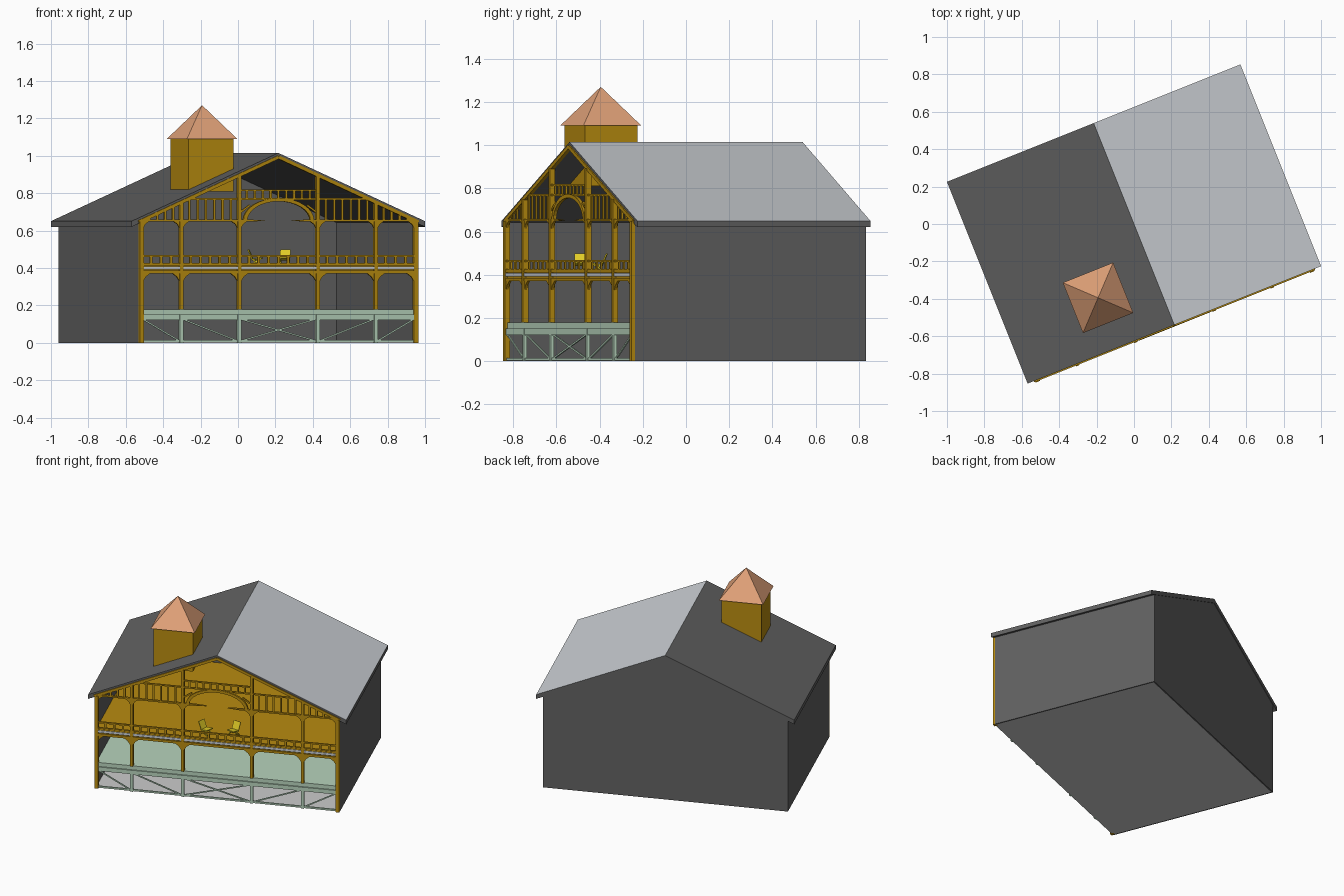
import bpy, bmesh, math
from mathutils import Matrix, Vector

if "Cube" in bpy.data.objects:
    bpy.data.objects.remove(bpy.data.objects["Cube"])

TURN = Matrix.Rotation(math.radians(21.8), 4, 'Z')   # whole building is turned on the ground
APEX, SLOPE = 1.015, 0.432
FRONT = -0.588


def mat(name, *rgb):
    m = bpy.data.materials.new(name)
    m.diffuse_color = (*rgb, 1)
    m.use_nodes = True
    m.node_tree.nodes["Principled BSDF"].inputs["Base Color"].default_value = m.diffuse_color
    return m


GOLD = mat("gold_wood", 0.48, 0.26, 0.005)
GREEN = mat("pale_green", 0.47, 0.65, 0.5)
COPPER = mat("copper", 0.75, 0.36, 0.19)
YELLOW = mat("yellow", 0.75, 0.6, 0.02)
DARK = mat("dark_grey", 0.12, 0.12, 0.12)
LIGHT = mat("light_grey", 0.6, 0.63, 0.66)


def roof_z(x):
    return APEX - SLOPE * abs(x)


def prism(bm, pts, y0, y1):
    """Extrude an (x, z) outline from y0 to y1."""
    a = [bm.verts.new((x, y0, z)) for x, z in pts]
    b = [bm.verts.new((x, y1, z)) for x, z in pts]
    bm.faces.new(a)
    bm.faces.new(b[::-1])
    n = len(pts)
    for i in range(n):
        bm.faces.new((a[i], b[i], b[(i + 1) % n], a[(i + 1) % n]))


def box(bm, x0, x1, y0, y1, z0, z1):
    prism(bm, [(x0, z0), (x1, z0), (x1, z1), (x0, z1)], y0, y1)


def bar(bm, p, q, w, y0, y1):
    """Straight bar between two (x, z) points."""
    p, q = Vector(p), Vector(q)
    d = (q - p).normalized() * w / 2
    n = Vector((-d.y, d.x))
    prism(bm, [p - n, q - n, q + n, p + n], y0, y1)


def finish(bm, name, material=None, matrix=Matrix()):
    bmesh.ops.recalc_face_normals(bm, faces=bm.faces[:])
    me = bpy.data.meshes.new(name)
    bm.to_mesh(me)
    bm.free()
    if material:
        me.materials.append(material)
    o = bpy.data.objects.new(name, me)
    bpy.context.collection.objects.link(o)
    o.matrix_world = TURN @ matrix
    return o


def steps(a, b, gap):
    """Evenly spaced inner positions between two posts."""
    n = max(2, round((b - a) / gap))
    return [a + (b - a) * i / n for i in range(1, n)]


# Walls: two sides and a gabled back
bm = bmesh.new()
for s in (-1, 1):
    x0, x1 = sorted((s * 0.803, s * 0.793))
    box(bm, x0, x1, -0.575, 0.575, 0, 0.645)
prism(bm, [(-0.80, 0), (0.80, 0), (0.80, 0.645), (0, APEX - 0.02), (-0.80, 0.645)], 0.567, 0.577)
finish(bm, "walls", DARK)

# Roof slab, with the right slope in light grey
bm = bmesh.new()
e = roof_z(0.845)
prism(bm, [(-0.845, e), (0, APEX), (0.845, e), (0.845, e - 0.03), (0, APEX - 0.03), (-0.845, e - 0.03)],
      -0.581, 0.581)
roof = finish(bm, "roof", DARK)
roof.data.materials.append(LIGHT)
for p in roof.data.polygons:
    if p.normal.x > 0.1 and p.normal.z > 0.5:
        p.material_index = 1

# Floors
for name, z0, z1, m in (("ground_floor", 0, 0.006, None), ("lower_floor", 0.13, 0.178, GREEN),
                        ("upper_floor", 0.385, 0.415, GOLD)):
    bm = bmesh.new()
    box(bm, -0.793, 0.793, -0.578, 0.567, z0, z1)
    finish(bm, name, m)
bm = bmesh.new()
box(bm, -0.78, 0.78, -0.588, -0.578, 0.392, 0.408)
finish(bm, "floor_edge_trim", LIGHT)

POSTS = [-0.79, -0.56, -0.226, 0.226, 0.56, 0.79]
BAYS = list(zip(POSTS, POSTS[1:]))

# Green base fence: posts, rails and diagonals
bm = bmesh.new()
box(bm, -0.78, 0.78, -0.584, -0.572, 0.004, 0.014)
box(bm, -0.78, 0.78, -0.586, -0.576, 0.122, 0.150)
for x in POSTS[1:-1]:
    box(bm, x - 0.010, x + 0.010, FRONT, -0.572, 0, 0.15)
for i, (a, b) in enumerate(BAYS):
    if i <= 2:
        bar(bm, (a + 0.01, 0.126), (b - 0.01, 0.01), 0.008, -0.583, -0.576)
    if i >= 2:
        bar(bm, (a + 0.01, 0.01), (b - 0.01, 0.126), 0.008, -0.582, -0.575)
finish(bm, "base_fence", GREEN)

# Gold posts
bm = bmesh.new()
for x in POSTS:
    end = abs(x) > 0.7
    w = 0.012 if end else 0.010
    box(bm, x - w, x + w, FRONT - 0.004, -0.566, 0 if end else 0.178, roof_z(x) - 0.025)
finish(bm, "front_posts", GOLD)

# Beams and corner brackets
bm = bmesh.new()
box(bm, -0.79, 0.79, FRONT, -0.572, 0.370, 0.386)
box(bm, -0.79, 0.79, FRONT, -0.572, 0.410, 0.420)
for s in (-1, 1):
    prism(bm, [(s * 0.79, 0.648), (s * 0.79, 0.658), (s * 0.15, 0.658), (s * 0.07, 0.653), (s * 0.15, 0.648)],
          FRONT, -0.572)
for z, size in ((0.372, 0.042), (0.65, 0.036)):
    for a, b in BAYS:
        for x, d in ((a, 1), (b, -1)):
            prism(bm, [(x, z), (x + d * (size + 0.01), z), (x + d * size * 0.62, z - size * 0.45),
                       (x + d * 0.008, z - size - 0.004), (x, z - size - 0.004)], -0.586, -0.574)
finish(bm, "beams_and_brackets", GOLD)

# Balcony railing
bm = bmesh.new()
for z0, z1 in ((0.418, 0.427), (0.458, 0.468)):
    box(bm, -0.79, 0.79, -0.586, -0.574, z0, z1)
for a, b in BAYS:
    for x in steps(a, b, 0.055):
        box(bm, x - 0.007, x + 0.007, -0.584, -0.576, 0.42, 0.462)
finish(bm, "balcony_railing", GOLD)

# Gable fascia boards and lattice
bm = bmesh.new()
for s in (-1, 1):
    bar(bm, (s * 0.805, roof_z(0.805) - 0.022), (0, APEX - 0.022), 0.018, FRONT, -0.57)
    x0, x1 = sorted((s * 0.226, s * 0.53))
    box(bm, x0, x1, -0.586, -0.574, 0.764, 0.773)
for z in (0.768, 0.815):
    box(bm, -0.226, 0.226, -0.586, -0.574, z - 0.004, z + 0.005)
for i, (a, b) in enumerate(BAYS):
    for x in steps(a, b, 0.046):
        z0, z1 = (0.768, 0.815) if i == 2 else (0.655, min(0.768, roof_z(x) - 0.025))
        if z1 > z0 + 0.01:
            box(bm, x - 0.006, x + 0.006, -0.584, -0.576, z0, z1)
finish(bm, "gable_lattice", GOLD)

# Arch in the middle of the gable
bm = bmesh.new()
N = 16
arc = [(math.cos(math.pi * i / N), math.sin(math.pi * i / N)) for i in range(N + 1)]
prism(bm, [(0.204 * c, 0.652 + 0.122 * s) for c, s in arc]
      + [(0.182 * c, 0.652 + 0.104 * s) for c, s in arc[::-1]], -0.589, -0.573)
for s in (-1, 1):
    bar(bm, (s * 0.216, 0.70), (s * 0.165, 0.735), 0.010, -0.585, -0.575)
finish(bm, "gable_arch", GOLD)

# Roof turret
CX, CY = -0.325, -0.295
bm = bmesh.new()
box(bm, CX - 0.13, CX + 0.13, CY - 0.13, CY + 0.13, 0.81, 1.095)
finish(bm, "turret_box", GOLD)
bm = bmesh.new()
bmesh.ops.create_cone(bm, cap_ends=True, segments=4, radius1=0.145 * math.sqrt(2), radius2=0, depth=0.18,
                      matrix=Matrix.Translation((CX, CY, 1.18)) @ Matrix.Rotation(math.pi / 4, 4, 'Z'))
finish(bm, "turret_roof", COPPER)

# Two balcony chairs (built facing local +x)
for name, x, y, ang in (("left_chair", -0.09, -0.495, -28), ("right_chair", 0.08, -0.475, -115)):
    bm = bmesh.new()
    bar(bm, (-0.025, 0.028), (0.03, 0.038), 0.006, -0.027, 0.027)
    bar(bm, (-0.022, 0.028), (-0.045, 0.082), 0.006, -0.027, 0.027)
    for s in (-1, 1):
        y0, y1 = sorted((s * 0.020, s * 0.027))
        bar(bm, (0.025, 0.037), (-0.03, 0), 0.006, y0, y1)
        bar(bm, (-0.02, 0.028), (0.025, 0), 0.006, y0, y1)
    finish(bm, name, YELLOW,
           Matrix.Translation((x, y, 0.416)) @ Matrix.Rotation(math.radians(ang), 4, 'Z'))
